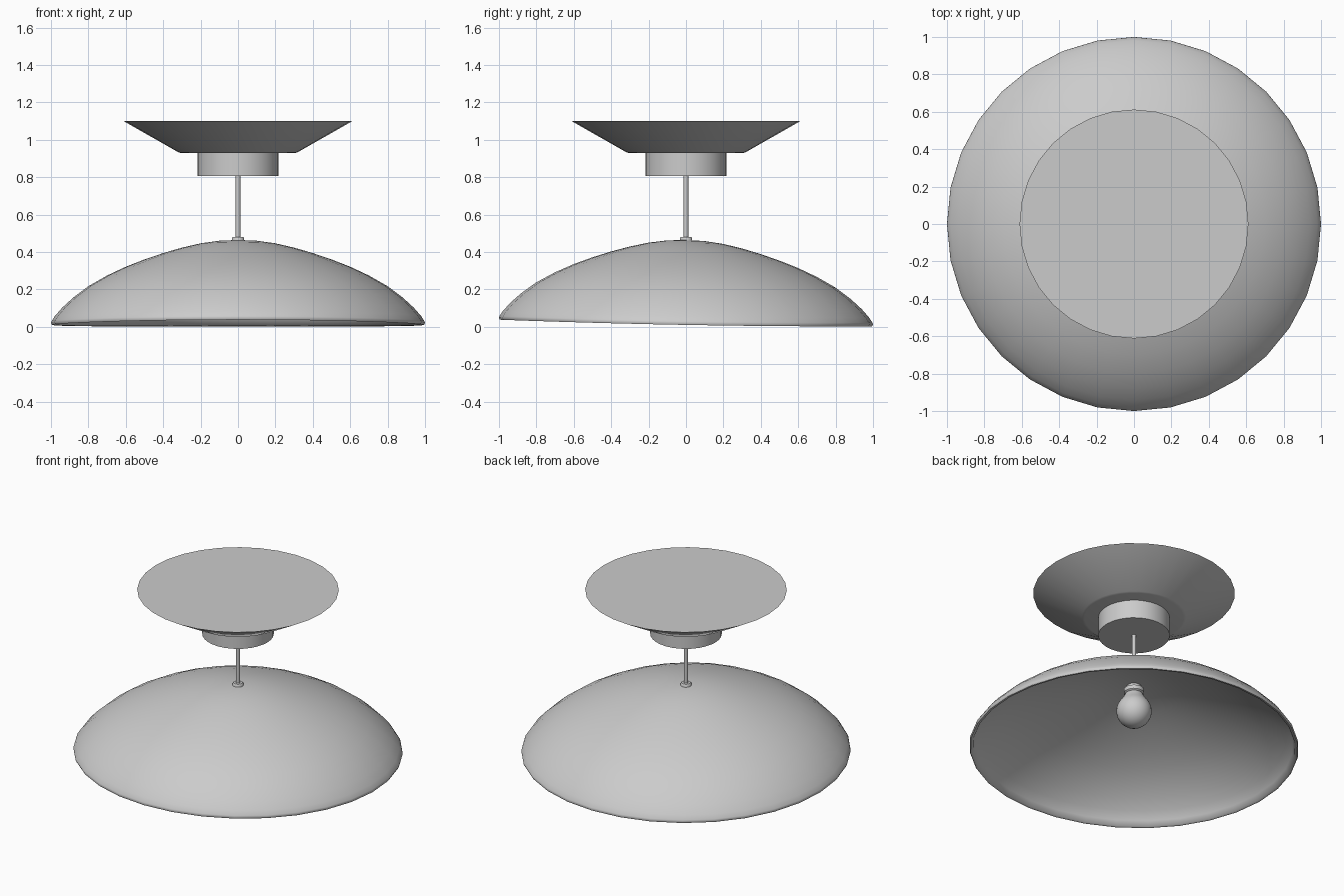
import bpy, bmesh, math

if "Cube" in bpy.data.objects:
    bpy.data.objects.remove(bpy.data.objects["Cube"])


def lathe(name, profile, sides=32, angle=40):
    """Revolve (radius, height) points about z; radius 0 makes a pole."""
    bm = bmesh.new()
    rings = []
    for r, z in profile:
        if r == 0:
            rings.append([bm.verts.new((0, 0, z))] * sides)
        else:
            rings.append([bm.verts.new((r * math.cos(2 * math.pi * i / sides),
                                        r * math.sin(2 * math.pi * i / sides), z))
                          for i in range(sides)])
    for a, b in zip(rings, rings[1:]):
        for i in range(sides):
            j = (i + 1) % sides
            quad = list(dict.fromkeys((a[i], a[j], b[j], b[i])))
            bm.faces.new(quad)
    bmesh.ops.recalc_face_normals(bm, faces=bm.faces)
    mesh = bpy.data.meshes.new(name)
    bm.to_mesh(mesh)
    bm.free()
    obj = bpy.data.objects.new(name, mesh)
    bpy.context.collection.objects.link(obj)
    bpy.ops.object.select_all(action='DESELECT')
    bpy.context.view_layer.objects.active = obj
    obj.select_set(True)
    bpy.ops.object.shade_smooth_by_angle(angle=math.radians(angle))
    return obj


# Ceiling canopy: wide flared dish and the drum below it
lathe("ceiling_canopy", [(0, 1.10), (0.612, 1.10), (0.317, 0.932), (0.30, 0.928), (0, 0.928)])
lathe("canopy_drum", [(0, 0.93), (0.217, 0.93), (0.217, 0.805), (0, 0.805)])

# Hanging rod and the collar where it meets the shade
lathe("hanging_rod", [(0, 0.81), (0.0125, 0.81), (0.0125, 0.44), (0, 0.44)], 16)
lathe("rod_collar", [(0, 0.48), (0.028, 0.48), (0.033, 0.474), (0.033, 0.455), (0, 0.455)], 24)

# Thin domed shade: outer skin, rolled rim, inner skin
outer = [(0, 0.464), (0.10, 0.46), (0.20, 0.446), (0.30, 0.423), (0.40, 0.394), (0.50, 0.36),
         (0.60, 0.321), (0.70, 0.274), (0.80, 0.217), (0.88, 0.157), (0.94, 0.102),
         (0.98, 0.056), (0.997, 0.03), (1.0, 0.02), (0.995, 0.01)]
inner = [(0.98, 0.012), (0.965, 0.045), (0.925, 0.092), (0.865, 0.146), (0.785, 0.206),
         (0.69, 0.261), (0.59, 0.308), (0.49, 0.347), (0.39, 0.381), (0.29, 0.41),
         (0.20, 0.431), (0.10, 0.445), (0, 0.449)]
shade = lathe("dome_shade", outer + inner, angle=60)

# The shade hangs slightly lifted at the front
for v in shade.data.vertices:
    v.co.z += 0.010 * v.co.y ** 2 - 0.018 * v.co.y

# Lamp socket and pear-shaped bulb under the dome
lathe("bulb_socket", [(0, 0.455), (0.045, 0.455), (0.045, 0.43), (0.062, 0.425),
                      (0.062, 0.40), (0.05, 0.39), (0, 0.39)])
cz, r = 0.275, 0.107
bulb = [(0, 0.40), (0.05, 0.40), (0.056, 0.385), (0.068, 0.363)]
bulb += [(r * math.cos(math.radians(a)), cz + r * math.sin(math.radians(a)))
         for a in range(40, -90, -10)]
lathe("light_bulb", bulb + [(0, cz - r)])
